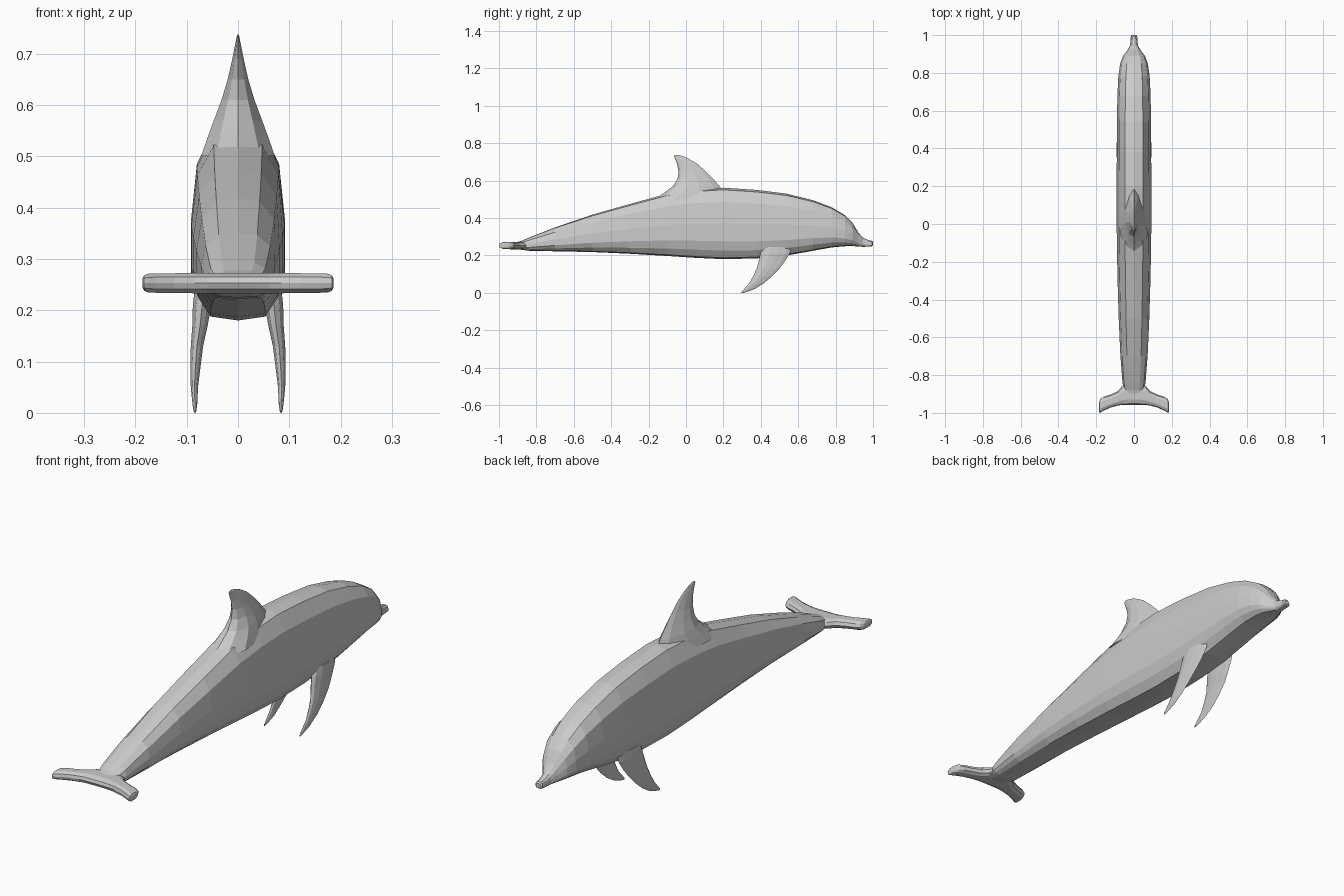
import bpy, bmesh

skin = bpy.data.materials.new("dolphin grey")
skin.diffuse_color = (0.6, 0.6, 0.6, 1)


def loft(name, rings):
    """Skin a list of equal-length point rings and cap both ends."""
    bm = bmesh.new()
    vs = [[bm.verts.new(p) for p in r] for r in rings]
    n = len(vs[0])
    for a, b in zip(vs, vs[1:]):
        for i in range(n):
            j = (i + 1) % n
            bm.faces.new((a[i], a[j], b[j], b[i]))
    bm.faces.new(vs[0])
    bm.faces.new(vs[-1])
    bmesh.ops.recalc_face_normals(bm, faces=bm.faces)
    me = bpy.data.meshes.new(name)
    bm.to_mesh(me)
    bm.free()
    me.materials.append(skin)
    ob = bpy.data.objects.new(name, me)
    bpy.context.collection.objects.link(ob)
    return ob


# Body: stations (y, bottom z, top z, half width) with one shared section
half = [(0.58, 0.02), (0.85, 0.12), (1, 0.25), (1, 0.5), (0.87, 0.8), (0.52, 0.97)]
section = [(0, 0)] + half + [(0, 1)] + [(-x, t) for x, t in reversed(half)]
stations = [
    (-0.94, 0.242, 0.262, 0.045), (-0.88, 0.23, 0.278, 0.052),
    (-0.84, 0.225, 0.295, 0.061), (-0.7, 0.222, 0.35, 0.072),
    (-0.5, 0.218, 0.418, 0.081), (-0.3, 0.209, 0.475, 0.087),
    (-0.1, 0.197, 0.53, 0.091), (0.05, 0.187, 0.553, 0.092),
    (0.2, 0.18, 0.562, 0.092), (0.38, 0.184, 0.55, 0.091),
    (0.54, 0.2, 0.53, 0.09), (0.68, 0.225, 0.495, 0.088),
    (0.78, 0.243, 0.457, 0.083), (0.85, 0.249, 0.415, 0.073),
    (0.89, 0.25, 0.375, 0.058), (0.92, 0.248, 0.325, 0.035),
    (0.945, 0.246, 0.295, 0.021), (0.975, 0.247, 0.282, 0.018),
    (0.995, 0.249, 0.278, 0.017), (1.0, 0.254, 0.272, 0.012)]
loft("body", [[(x * w, y, b + t * (top - b)) for x, t in section]
              for y, b, top, w in stations])

# Fin cross-section: (distance from leading edge, thickness factor)
blade = [(0, 0), (0.15, 0.45), (0.45, 0.9), (0.7, 1), (0.92, 0.6), (1, 0)]
lens = blade + [(t, -w) for t, w in reversed(blade[1:-1])]

# Dorsal fin: (z, leading y, trailing y, half thickness)
dorsal = [
    (0.5, 0.21, -0.17, 0.072), (0.54, 0.2, -0.11, 0.058),
    (0.57, 0.18, -0.07, 0.047), (0.61, 0.145, -0.045, 0.032),
    (0.65, 0.105, -0.04, 0.02), (0.69, 0.06, -0.048, 0.011),
    (0.72, 0.01, -0.06, 0.005), (0.732, -0.02, -0.064, 0.003),
    (0.737, -0.04, -0.058, 0.001)]
loft("dorsal_fin", [[(s * w, f + t * (b - f), z) for t, s in lens]
                    for z, f, b, w in dorsal])

# Flippers: (z, leading y, trailing y, centre x, half thickness)
flipper = [
    (0.245, 0.565, 0.41, 0.066, 0.018), (0.21, 0.555, 0.398, 0.07, 0.018),
    (0.17, 0.53, 0.388, 0.074, 0.015), (0.13, 0.5, 0.378, 0.08, 0.012),
    (0.09, 0.462, 0.36, 0.083, 0.01), (0.05, 0.415, 0.337, 0.085, 0.007),
    (0.02, 0.366, 0.31, 0.084, 0.005), (0.005, 0.325, 0.296, 0.084, 0.003),
    (0, 0.308, 0.296, 0.084, 0.001)]
for side, name in ((1, "right_flipper"), (-1, "left_flipper")):
    loft(name, [[(side * (x + s * w), f + t * (b - f), z) for t, s in lens]
                for z, f, b, x, w in flipper])

# Tail flukes: (x, leading y, trailing y, half thickness), mirrored across x
plate = [(0, 0), (0.1, 0.65), (0.3, 1), (0.75, 1), (0.95, 0.6), (1, 0)]
plate += [(t, -h) for t, h in reversed(plate[1:-1])]
fluke = [
    (0.03, -0.845, -0.957, 0.02), (0.06, -0.855, -0.958, 0.02),
    (0.085, -0.885, -0.961, 0.02), (0.125, -0.903, -0.972, 0.019),
    (0.16, -0.914, -0.988, 0.019), (0.176, -0.924, -0.997, 0.018),
    (0.183, -0.938, -1.0, 0.015), (0.186, -0.955, -0.988, 0.009)]
span = [(-x, f, b, h) for x, f, b, h in reversed(fluke)] + fluke
loft("tail_flukes", [[(x, f + t * (b - f), 0.253 + s * h) for t, s in plate]
                     for x, f, b, h in span])
